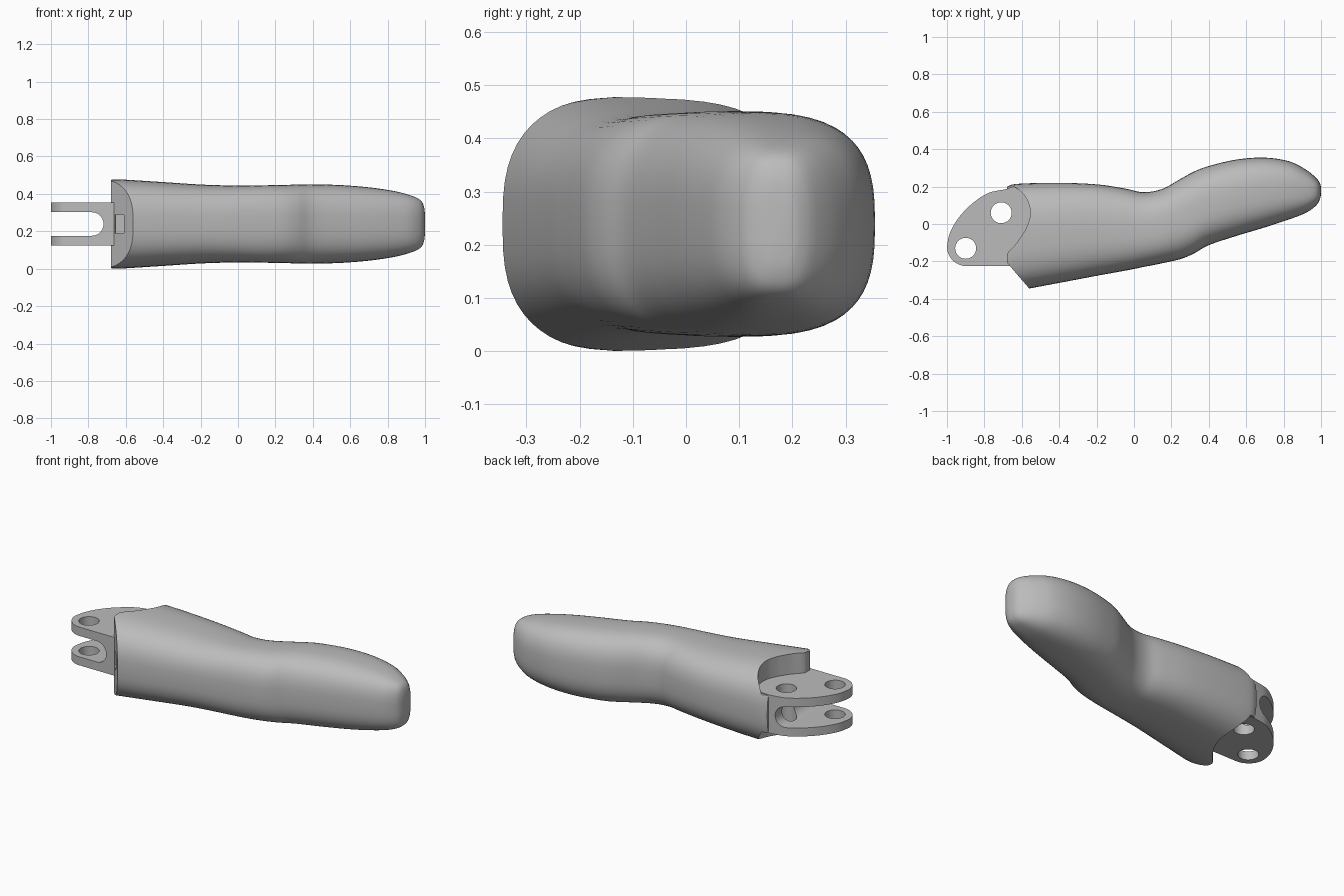
import bpy, bmesh, math
from mathutils import Vector

cube = bpy.data.objects.get("Cube")
if cube:
    bpy.data.objects.remove(cube, do_unlink=True)

MID = 0.239          # height of the symmetry plane
PINS = [(-0.9, -0.13), (-0.71, 0.06)]

grey = bpy.data.materials.new("plain grey")
grey.use_nodes = True
grey.diffuse_color = (0.5, 0.5, 0.5, 1)
grey.node_tree.nodes["Principled BSDF"].inputs["Base Color"].default_value = (0.5, 0.5, 0.5, 1)


def make_object(name, bm):
    bmesh.ops.recalc_face_normals(bm, faces=bm.faces)
    mesh = bpy.data.meshes.new(name)
    bm.to_mesh(mesh)
    bm.free()
    mesh.materials.append(grey)
    obj = bpy.data.objects.new(name, mesh)
    bpy.context.collection.objects.link(obj)
    return obj


def loft(name, rings):
    bm = bmesh.new()
    loops = [[bm.verts.new(p) for p in ring] for ring in rings]
    n = len(loops[0])
    for a, b in zip(loops, loops[1:]):
        for i in range(n):
            j = (i + 1) % n
            bm.faces.new((a[i], a[j], b[j], b[i]))
    bm.faces.new(loops[0])
    bm.faces.new(loops[-1])
    return make_object(name, bm)


def prism(name, outline, low, high):
    return loft(name, [[(x, y, z) for x, y in outline] for z in (low, high)])


def arc(centre, radius, start, end, steps=20):
    angles = [math.radians(start + (end - start) * i / steps) for i in range(steps + 1)]
    return [(centre[0] + radius * math.cos(t), centre[1] + radius * math.sin(t)) for t in angles]


def smooth_path(points, steps):
    # Catmull-Rom interpolation through the points
    pts = [Vector(p) for p in points]
    pts = [2 * pts[0] - pts[1]] + pts + [2 * pts[-1] - pts[-2]]
    out = []
    for a, b, c, d in zip(pts, pts[1:], pts[2:], pts[3:]):
        for i in range(steps):
            t = i / steps
            out.append(0.5 * (2 * b + (c - a) * t + (2 * a - 5 * b + 4 * c - d) * t * t
                              + (3 * b - a - 3 * c + d) * t ** 3))
    return out + [pts[-2]]


def combine(target, tool, operation):
    mod = target.modifiers.new(operation.lower(), 'BOOLEAN')
    mod.object, mod.operation, mod.solver = tool, operation, 'EXACT'
    bpy.context.view_layer.objects.active = target
    bpy.ops.object.modifier_apply(modifier=mod.name)
    bpy.data.objects.remove(tool, do_unlink=True)


# Finger body: x, front edge, back edge, half height
stations = [
    (-0.68, -0.367, 0.2, 0.239), (-0.62, -0.356, 0.215, 0.238), (-0.4, -0.315, 0.22, 0.224),
    (-0.2, -0.277, 0.212, 0.211), (-0.05, -0.25, 0.19, 0.206), (0.05, -0.23, 0.17, 0.205),
    (0.15, -0.21, 0.187, 0.207), (0.25, -0.187, 0.242, 0.209), (0.32, -0.158, 0.28, 0.211),
    (0.4, -0.113, 0.31, 0.212), (0.55, -0.063, 0.345, 0.208), (0.7, -0.018, 0.355, 0.196),
    (0.83, 0.025, 0.335, 0.177), (0.92, 0.06, 0.29, 0.154), (0.975, 0.1, 0.245, 0.128),
    (0.995, 0.135, 0.215, 0.09), (1.0, 0.165, 0.195, 0.04)]


def section(station, sides=56, power=2.8):
    x, front, back, half = station
    ring = []
    for i in range(sides):
        t = math.tau * i / sides
        c, s = math.cos(t), math.sin(t)
        u = math.copysign(abs(c) ** (2 / power), c)
        v = math.copysign(abs(s) ** (2 / power), s)
        ring.append((x, (front + back) / 2 + u * (back - front) / 2, MID + v * half))
    return ring


body = loft("finger_body", [section(s) for s in smooth_path(stations, 4)])

# Slanted cut across the base
slant = [(-0.53, -0.38), (-0.685, -0.2), (-0.8, -0.2), (-0.8, -0.5), (-0.53, -0.5)]
combine(body, prism("slant_cutter", slant, -0.2, 0.7), 'DIFFERENCE')

# Rounded pockets above and below the hinge
curve = smooth_path([(-0.69, -0.2), (-0.675, -0.155), (-0.63, -0.105), (-0.585, -0.04)], 6)
pocket = [tuple(p) for p in curve] + arc(PINS[1], 0.155, -25, 75) + [(-0.67, 0.3), (-0.9, 0.3), (-0.9, -0.2)]
for low, high in ((0.351, 0.7), (-0.2, 0.127)):
    combine(body, prism("pocket_cutter", pocket, low, high), 'DIFFERENCE')

# Hinge block that becomes the two lugs
back_edge = smooth_path([(-1.0, -0.12), (-0.985, -0.05), (-0.94, 0.03), (-0.87, 0.105),
                         (-0.78, 0.165), (-0.68, 0.187)], 5)
lug = [tuple(p) for p in back_edge] + [(-0.58, 0.18), (-0.5, 0.1), (-0.5, -0.1), (-0.658, -0.225)]
lug += arc((-0.895, -0.12), 0.105, 270, 185, 12)
hinge = prism("hinge", lug, 0.125, 0.355)

# Round-ended slot between the lugs
profile = arc((-0.782, MID), 0.063, -90, 90) + [(-1.1, MID + 0.063), (-1.1, MID - 0.063)]
slot = loft("slot_cutter", [[(x, y, z) for x, z in profile] for y in (-0.5, 0.5)])
combine(hinge, slot, 'DIFFERENCE')
combine(body, hinge, 'UNION')

# Pin holes and the channel in the slanted face
for pin in PINS:
    combine(body, prism("pin_cutter", arc(pin, 0.056, 0, 348.75, 31), -0.2, 0.7), 'DIFFERENCE')
channel = [(-0.66, -0.4), (-0.61, -0.4), (-0.61, 0.05), (-0.66, 0.05)]
combine(body, prism("channel_cutter", channel, 0.19, 0.288), 'DIFFERENCE')

# Soft shading with sharp machined edges
bpy.ops.object.select_all(action='DESELECT')
body.select_set(True)
bpy.context.view_layer.objects.active = body
bpy.ops.object.shade_smooth_by_angle(angle=math.radians(35))
